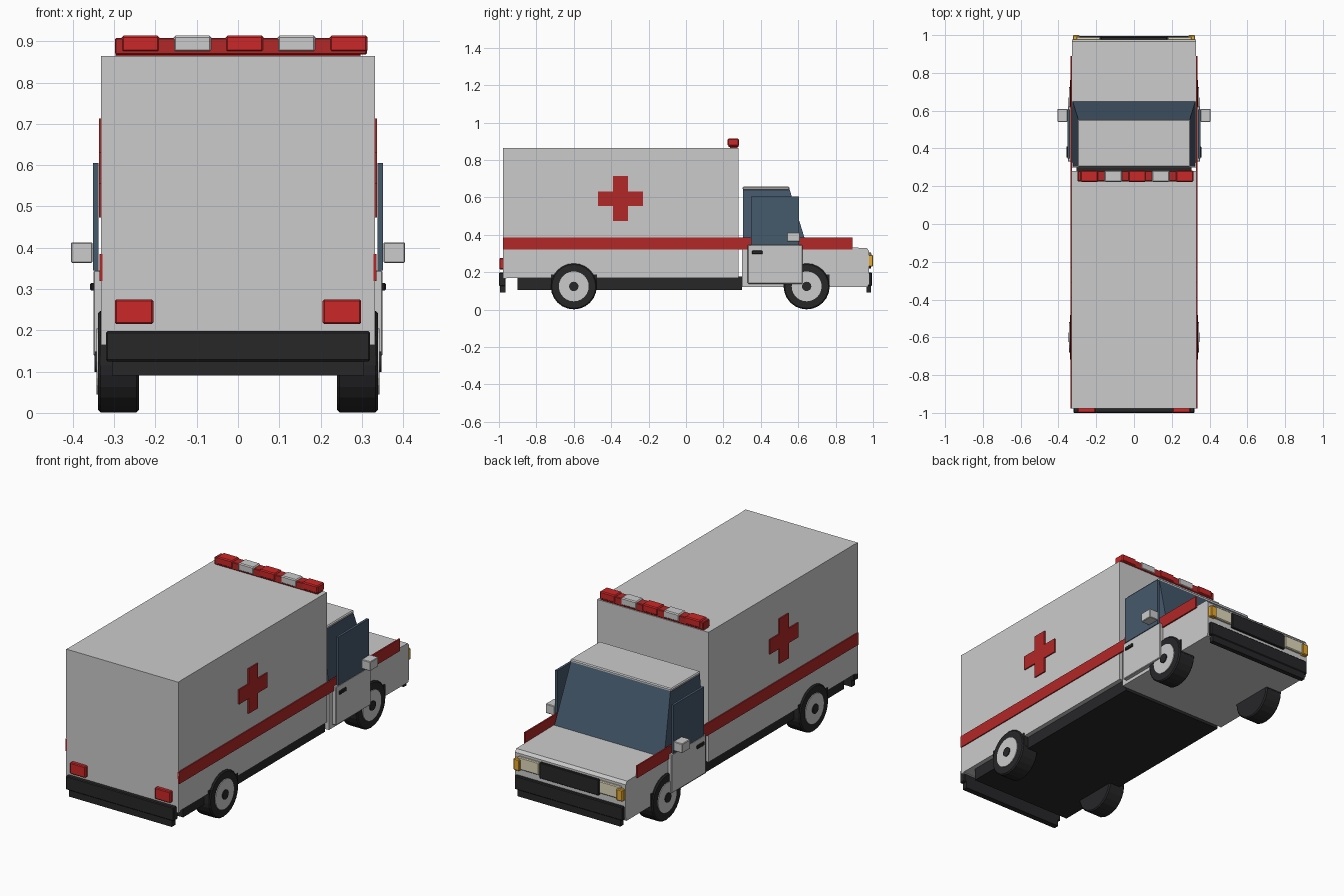
import bpy, bmesh, math
from mathutils import Matrix, Vector

if "Cube" in bpy.data.objects:
    bpy.data.objects.remove(bpy.data.objects["Cube"])


def material(name, rgb):
    m = bpy.data.materials.new(name)
    m.diffuse_color = (*rgb, 1)
    m.use_nodes = True
    m.node_tree.nodes["Principled BSDF"].inputs["Base Color"].default_value = m.diffuse_color
    return m


RED = material("red", (0.6, 0.02, 0.02))
STRIPE = material("stripe_red", (0.45, 0.02, 0.02))
BLACK = material("black", (0.02, 0.02, 0.022))
GLASS = material("glass", (0.06, 0.1, 0.15))
CREAM = material("cream", (0.75, 0.7, 0.5))
AMBER = material("amber", (0.8, 0.4, 0.03))


def finish(name, bm, mat=None, bevel=0):
    bmesh.ops.recalc_face_normals(bm, faces=bm.faces)
    me = bpy.data.meshes.new(name)
    bm.to_mesh(me)
    bm.free()
    ob = bpy.data.objects.new(name, me)
    bpy.context.collection.objects.link(ob)
    if mat:
        me.materials.append(mat)
    if bevel:
        mod = ob.modifiers.new("bevel", 'BEVEL')
        mod.width = bevel
        mod.segments = 1
    return ob


def box(name, x, y, z, mat=None, bevel=0):
    """Box from (min, max) ranges."""
    bm = bmesh.new()
    size = [r[1] - r[0] for r in (x, y, z)]
    mid = Vector([(r[0] + r[1]) / 2 for r in (x, y, z)])
    bmesh.ops.create_cube(bm, size=1, matrix=Matrix.Translation(mid) @ Matrix.Diagonal((*size, 1)))
    return finish(name, bm, mat, bevel)


def pair(name, x, y, z, mat=None, bevel=0):
    """Same box on the right (+x) and left (-x) side."""
    box("right_" + name, x, y, z, mat, bevel)
    box("left_" + name, (-x[1], -x[0]), y, z, mat, bevel)


def prism(name, yz, x0, x1, mat=None):
    """Side profile in y, z extruded along x."""
    bm = bmesh.new()
    f = bm.faces.new([bm.verts.new((x0, y, z)) for y, z in yz])
    ext = bmesh.ops.extrude_face_region(bm, geom=[f])
    bmesh.ops.translate(bm, vec=(x1 - x0, 0, 0),
                        verts=[v for v in ext["geom"] if isinstance(v, bmesh.types.BMVert)])
    return finish(name, bm, mat)


def disc(name, r, x0, x1, y, z, mat=None, bevel=0):
    """Cylinder along x."""
    bm = bmesh.new()
    m = Matrix.Translation(((x0 + x1) / 2, y, z)) @ Matrix.Rotation(math.pi / 2, 4, 'Y')
    bmesh.ops.create_cone(bm, cap_ends=True, segments=24, radius1=r, radius2=r,
                          depth=abs(x1 - x0), matrix=m)
    ob = finish(name, bm, mat, bevel)
    if bevel:
        ob.modifiers["bevel"].limit_method = 'ANGLE'


# Patient compartment and chassis
box("rear_body", (-0.33, 0.33), (-0.96, 0.28), (0.17, 0.865))
box("rear_door_panel", (-0.332, 0.332), (-0.978, -0.96), (0.165, 0.865))
box("chassis", (-0.305, 0.305), (-0.9, 0.3), (0.105, 0.178), BLACK)

# Cab body and hood
prism("cab_body", [(0.3, 0.12), (0.972, 0.12), (0.978, 0.14), (0.978, 0.315),
                   (0.966, 0.33), (0.3, 0.338)], -0.328, 0.328)

# Tapered glass house with roof panel
glass = prism("cab_glass", [(0.305, 0.33), (0.65, 0.33), (0.553, 0.645), (0.305, 0.645)],
              -0.325, 0.325, GLASS)
for v in glass.data.vertices:
    if v.co.z > 0.5:
        v.co.x *= 0.295 / 0.325
box("cab_roof", (-0.3, 0.3), (0.303, 0.553), (0.64, 0.658), None, 0.005)

# Doors, door windows, handles, mirrors
pair("door", (0.325, 0.35), (0.33, 0.622), (0.138, 0.345), None, 0.003)
pair("door_window", (0.338, 0.351), (0.348, 0.605), (0.345, 0.605), GLASS)
pair("door_handle", (0.348, 0.358), (0.352, 0.41), (0.296, 0.315), BLACK, 0.003)
pair("mirror", (0.352, 0.405), (0.54, 0.61), (0.363, 0.413), None, 0.003)

# Red stripe and crosses
pair("side_stripe", (0.328, 0.336), (-0.978, 0.89), (0.32, 0.385), STRIPE)
a, b = 0.12, 0.039
cross = [(a, -b), (a, b), (b, b), (b, a), (-b, a), (-b, b),
         (-a, b), (-a, -b), (-b, -b), (-b, -a), (b, -a), (b, -b)]
for side, s in (("right", 1), ("left", -1)):
    prism(side + "_cross", [(y - 0.35, z + 0.593) for y, z in cross], s * 0.328, s * 0.337, STRIPE)

# Wheels with arches
for end, y in (("rear", -0.6), ("front", 0.645)):
    pair(end + "_wheel_arch", (0.25, 0.334), (y - 0.123, y + 0.123), (0.115, 0.187), BLACK)
    for side, s in (("right", 1), ("left", -1)):
        n = f"{end}_{side}_"
        disc(n + "tyre", 0.123, s * 0.24, s * 0.339, y, 0.124, BLACK, 0.006)
        disc(n + "rim", 0.08, s * 0.3, s * 0.343, y, 0.124)
        disc(n + "hub", 0.025, s * 0.3, s * 0.348, y, 0.124, BLACK)

# Bumpers with lower lips
for end, y, lip in (("rear", (-1.0, -0.965), (-0.995, -0.965)),
                    ("front", (0.965, 0.994), (0.965, 0.99))):
    box(end + "_bumper", (-0.32, 0.32), y, (0.125, 0.198), BLACK, 0.004)
    box(end + "_bumper_lip", (-0.305, 0.305), lip, (0.09, 0.13), BLACK)

# Lamps and grille
pair("tail_lamp", (0.205, 0.298), (-0.998, -0.97), (0.215, 0.275), RED, 0.004)
pair("headlamp", (0.178, 0.305), (0.97, 0.991), (0.235, 0.302), CREAM, 0.004)
pair("turn_signal", (0.287, 0.323), (0.97, 1.0), (0.23, 0.292), AMBER, 0.004)
box("grille", (-0.175, 0.175), (0.97, 0.99), (0.22, 0.305), BLACK, 0.003)

# Roof light bar
box("light_bar", (-0.298, 0.312), (0.226, 0.28), (0.868, 0.908), STRIPE, 0.003)
box("light_bar_base", (-0.297, 0.297), (0.235, 0.275), (0.862, 0.872), STRIPE)
for i in range(5):
    x = -0.236 + i * 0.126
    box(f"beacon_{i + 1}", (x - 0.046, x + 0.046), (0.223, 0.283), (0.874, 0.914),
        None if i % 2 else RED, 0.005)
